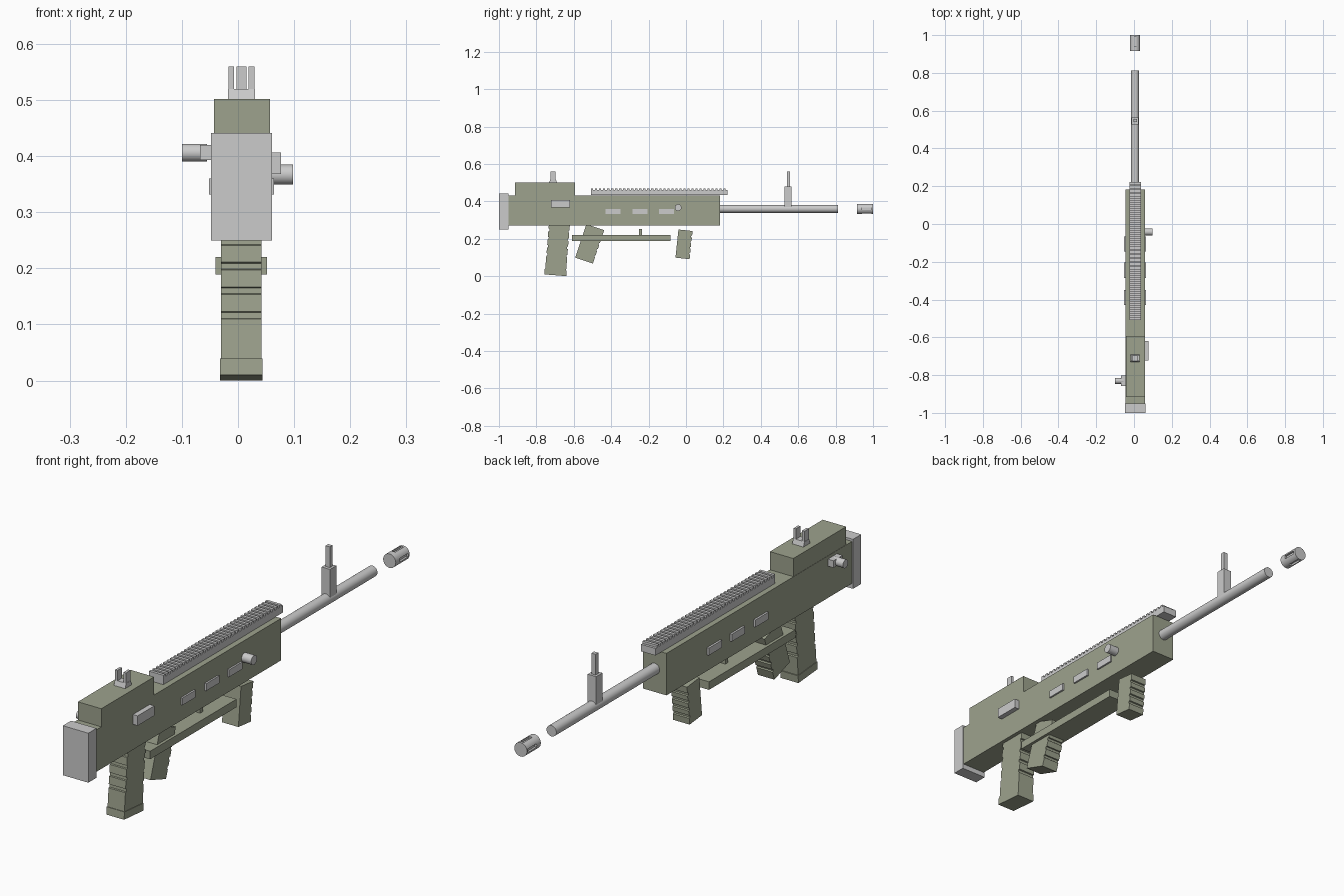
import bpy, bmesh, math
from mathutils import Matrix, Vector

if "Cube" in bpy.data.objects:
    bpy.data.objects.remove(bpy.data.objects["Cube"])

CX = 0.006  # centre plane of the long parts
green = bpy.data.materials.new("olive")
green.diffuse_color = (0.34, 0.365, 0.27, 1)
green.use_nodes = True
green.node_tree.nodes["Principled BSDF"].inputs["Base Color"].default_value = green.diffuse_color


def finish(name, bm, mat=None):
    bmesh.ops.recalc_face_normals(bm, faces=bm.faces)
    me = bpy.data.meshes.new(name)
    bm.to_mesh(me)
    bm.free()
    ob = bpy.data.objects.new(name, me)
    bpy.context.collection.objects.link(ob)
    if mat:
        me.materials.append(mat)
    return ob


def add_box(bm, x, y, z):
    m = Matrix.LocRotScale(Vector((sum(x), sum(y), sum(z))) / 2, None,
                           Vector((x[1] - x[0], y[1] - y[0], z[1] - z[0])))
    bmesh.ops.create_cube(bm, size=1, matrix=m)


def box(name, x, y, z, mat=None):
    bm = bmesh.new()
    add_box(bm, x, y, z)
    return finish(name, bm, mat)


def cylinder(name, a, b, r, sides=24):
    a, b = Vector(a), Vector(b)
    bm = bmesh.new()
    m = Matrix.Translation((a + b) / 2) @ (b - a).to_track_quat('Z', 'Y').to_matrix().to_4x4()
    bmesh.ops.create_cone(bm, cap_ends=True, segments=sides, radius1=r, radius2=r,
                          depth=(b - a).length, matrix=m)
    ob = finish(name, bm)
    ob.data.set_sharp_from_angle(angle=math.radians(35))
    for p in ob.data.polygons:
        p.use_smooth = True
    return ob


def extrude(name, pts, half, mat=None):
    """Side profile of (y, z) points, extruded across x."""
    bm = bmesh.new()
    f = bm.faces.new([bm.verts.new((CX - half, y, z)) for y, z in pts])
    new = bmesh.ops.extrude_face_region(bm, geom=[f])['geom']
    bmesh.ops.translate(bm, vec=(2 * half, 0, 0),
                        verts=[v for v in new if isinstance(v, bmesh.types.BMVert)])
    return finish(name, bm, mat)


def grip(name, top, bottom, width, half, front=(), back=(), depth=0.005, gap=0.014):
    """Tilted block; front/back list distances from the bottom of its grooves."""
    b, t = Vector(bottom), Vector(top)
    up = (t - b).normalized()
    out = Vector((up.y, -up.x))
    h, w = (t - b).length, width / 2

    def edge(grooves):
        e = [(0, w)]
        for g in grooves:
            e += [(g, w), (g + 0.002, w - depth), (g + gap - 0.002, w - depth), (g + gap, w)]
        return e + [(h, w)]
    pts = [b + up * s + out * o for s, o in edge(front)]
    pts += [b + up * s - out * o for s, o in reversed(edge(back))]
    return extrude(name, pts, half, green)


# stock, receiver and butt pad
box("receiver", (-0.044, 0.057), (-0.955, 0.182), (0.27, 0.432), green)
box("cheek_rest", (-0.043, 0.057), (-0.915, -0.593), (0.43, 0.502), green)
box("butt_pad", (-0.048, 0.061), (-1.0, -0.95), (0.25, 0.441))

# toothed top rail
teeth, y0, y1 = 34, -0.508, 0.222
step = (y1 - y0) / teeth
rail = [(y1, 0.434), (y0, 0.434)]
for i in range(teeth):
    y = y0 + i * step
    rail += [(y, 0.47), (y + step * 0.55, 0.47), (y + step * 0.55, 0.461), (y + step, 0.461)]
extrude("top_rail", rail, 0.031)

# barrel and slotted muzzle
Z = 0.36
cylinder("barrel", (CX, 0.17, Z), (CX, 0.812, Z), 0.021)
muzzle = cylinder("muzzle", (CX, 0.915, Z), (CX, 1.0, Z), 0.027)
bm = bmesh.new()
for s in (-1, 1):
    side = sorted((s * 0.018, s * 0.04))
    add_box(bm, [CX + v for v in side], (0.94, 0.992), (Z - 0.007, Z + 0.007))
    add_box(bm, (CX - 0.007, CX + 0.007), (0.94, 0.992), [Z + v for v in side])
cutter = finish("muzzle_slot_cutter", bm)
cutter.hide_render = True
cutter.hide_viewport = True
mod = muzzle.modifiers.new("slots", 'BOOLEAN')
mod.operation = 'DIFFERENCE'
mod.solver = 'EXACT'
mod.object = cutter

# front sight
box("front_sight_base", (CX - 0.018, CX + 0.018), (0.527, 0.565), (Z, 0.48))
box("front_sight_post", (CX - 0.009, CX + 0.009), (0.539, 0.555), (0.475, 0.56))

# rear sight: tapered foot with two prongs
extrude("rear_sight_base", [(-0.732, 0.5), (-0.69, 0.5), (-0.697, 0.52), (-0.725, 0.52)], 0.024)
for s, n in ((-1, "left"), (1, "right")):
    c = CX + s * 0.018
    box("rear_sight_prong_" + n, (c - 0.005, c + 0.005), (-0.725, -0.697), (0.518, 0.56))

# side vents, both sides
for s, n in ((-1, "left"), (1, "right")):
    for i, y in enumerate((-0.39, -0.245, -0.105)):
        x = sorted((CX + s * 0.045, CX + s * 0.058))
        box(f"vent_{n}_{i + 1}", x, (y - 0.04, y + 0.04), (0.332, 0.36))

# controls
box("ejection_block", (0.05, 0.077), (-0.722, -0.62), (0.368, 0.406))
cylinder("charging_knob", (0.05, -0.042, 0.367), (0.098, -0.042, 0.367), 0.018)
box("selector_mount", (-0.068, -0.04), (-0.858, -0.802), (0.393, 0.42))
cylinder("selector_knob", (-0.1, -0.83, 0.406), (-0.055, -0.83, 0.406), 0.016)

# magazine with grooves and floor plate
ribs = (0.085, 0.129, 0.173, 0.217)
grip("magazine", (-0.677, 0.275), (-0.698, 0.02), 0.112, 0.036, ribs, ribs)
grip("magazine_floor", (-0.6966, 0.034), (-0.699, 0.005), 0.118, 0.038)

# pistol grip and fore grip with finger grooves
grip("pistol_grip", (-0.485, 0.262), (-0.545, 0.083), 0.1, 0.035, (0.035, 0.07, 0.105, 0.14), gap=0.012)
grip("fore_grip", (-0.0025, 0.2455), (-0.0185, 0.095), 0.076, 0.035, (0.025, 0.055, 0.085, 0.115), gap=0.012)

# guard bar and trigger
box("guard_bar", (-0.04, 0.052), (-0.61, -0.083), (0.189, 0.22), green)
box("trigger", (CX - 0.009, CX + 0.009), (-0.252, -0.236), (0.215, 0.251), green)
